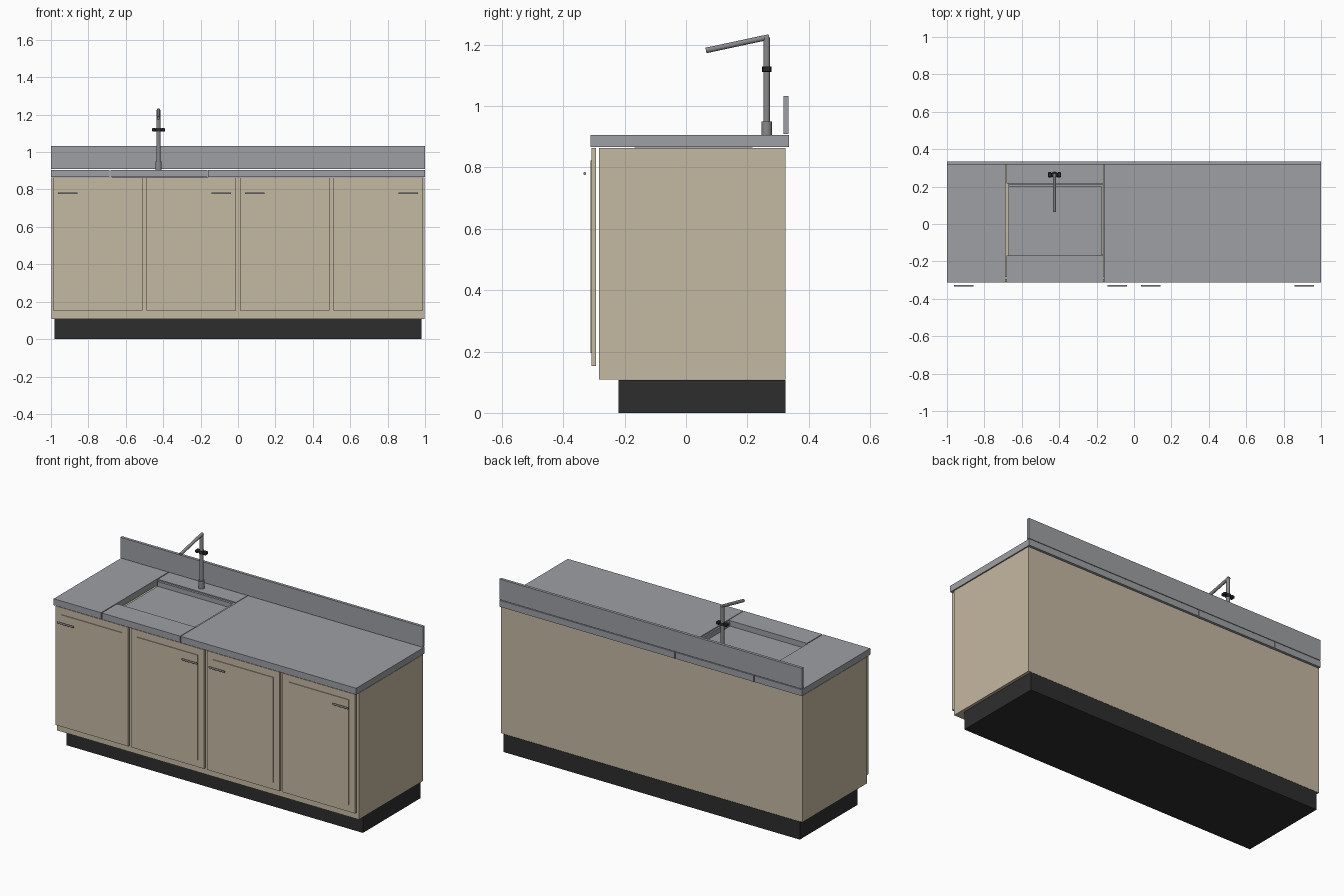
import bpy
import bmesh
from mathutils import Vector

cube = bpy.data.objects.get("Cube")
if cube:
    bpy.data.objects.remove(cube, do_unlink=True)


def material(name, color, roughness=0.6):
    mat = bpy.data.materials.new(name)
    mat.use_nodes = True
    mat.diffuse_color = (*color, 1)
    shader = mat.node_tree.nodes["Principled BSDF"]
    shader.inputs["Base Color"].default_value = (*color, 1)
    shader.inputs["Roughness"].default_value = roughness
    return mat


beige = material("beige laminate", (0.56, 0.48, 0.36))
steel = material("grey steel", (0.34, 0.35, 0.37))
tap_metal = material("tap metal", (0.25, 0.25, 0.26))
black = material("black plastic", (0.027, 0.027, 0.027))


def finish(name, bm, mat):
    mesh = bpy.data.meshes.new(name)
    bm.to_mesh(mesh)
    bm.free()
    mesh.materials.append(mat)
    obj = bpy.data.objects.new(name, mesh)
    bpy.context.collection.objects.link(obj)
    return obj


def box(name, x, y, z, mat, bevel=0):
    """Box from its (low, high) range on each axis."""
    bm = bmesh.new()
    bmesh.ops.create_cube(bm, size=1)
    for v in bm.verts:
        v.co = [sum(r) / 2 + c * (r[1] - r[0]) for r, c in zip((x, y, z), v.co)]
    obj = finish(name, bm, mat)
    if bevel:
        mod = obj.modifiers.new("soft edges", "BEVEL")
        mod.width = bevel
        mod.segments = 1
    return obj


def rod(name, start, end, radius, mat, sides=20):
    """Cylinder between two points."""
    start, end = Vector(start), Vector(end)
    bm = bmesh.new()
    bmesh.ops.create_cone(bm, cap_ends=True, segments=sides, radius1=radius,
                          radius2=radius, depth=(end - start).length)
    obj = finish(name, bm, mat)
    obj.location = (start + end) / 2
    obj.rotation_euler = (end - start).to_track_quat("Z", "Y").to_euler()
    for poly in obj.data.polygons:
        poly.use_smooth = len(poly.vertices) == 4
    return obj


# Plinth and cabinet carcass
box("plinth", (-0.98, 0.98), (-0.22, 0.325), (0, 0.107), black)
box("cabinet_body", (-0.997, 0.997), (-0.283, 0.325), (0.108, 0.863), beige)

# Doors with raised panels and bar handles
for i, handle_left in enumerate((True, False, True, False)):
    cx = -0.75 + 0.5 * i
    box(f"door_{i + 1}", (cx - 0.24, cx + 0.24), (-0.308, -0.294),
        (0.152, 0.863), beige)
    box(f"door_panel_{i + 1}", (cx - 0.2, cx + 0.2), (-0.312, -0.307),
        (0.195, 0.822), beige)
    hx = cx + (-0.16 if handle_left else 0.16)
    rod(f"handle_{i + 1}", (hx - 0.052, -0.33, 0.78), (hx + 0.052, -0.33, 0.78),
        0.005, steel, 12)

# Worktop pieces around the sink opening
top = (0.867, 0.905)
depth = (-0.312, 0.335)
box("worktop_short", (-1, -0.687), depth, top, steel)
box("worktop_long", (-0.16, 1), depth, top, steel)
box("worktop_front_strip", (-0.682, -0.164), (-0.312, -0.168), top, steel)
box("worktop_back_strip", (-0.682, -0.164), (0.216, 0.335), top, steel)

# Shallow sink tray
box("sink_floor", (-0.672, -0.164), (-0.168, 0.216), (0.864, 0.872), steel)
box("sink_back_ledge", (-0.672, -0.164), (0.2, 0.213), (0.867, 0.9), steel)
box("sink_side_ledge", (-0.174, -0.164), (-0.166, 0.2), (0.867, 0.9), steel)

# Backsplash
box("backsplash", (-1, 1), (0.317, 0.334), (0.909, 1.032), steel)

# Tap
tx, ty = -0.425, 0.263
rod("tap_base", (tx, ty, 0.903), (tx, ty, 0.95), 0.017, tap_metal)
rod("tap_column", (tx, ty, 0.95), (tx, ty, 1.224), 0.011, tap_metal)
rod("tap_spout", (tx, ty + 0.008, 1.225), (tx, 0.065, 1.181), 0.009, tap_metal)
rod("tap_collar", (tx, ty, 1.11), (tx, ty, 1.128), 0.015, black)
for side, s in (("right", -1), ("left", 1)):
    kx = tx + s * 0.025
    box(f"tap_knob_{side}", (kx - 0.011, kx + 0.011), (ty - 0.014, ty + 0.014),
        (1.11, 1.128), black, 0.004)
